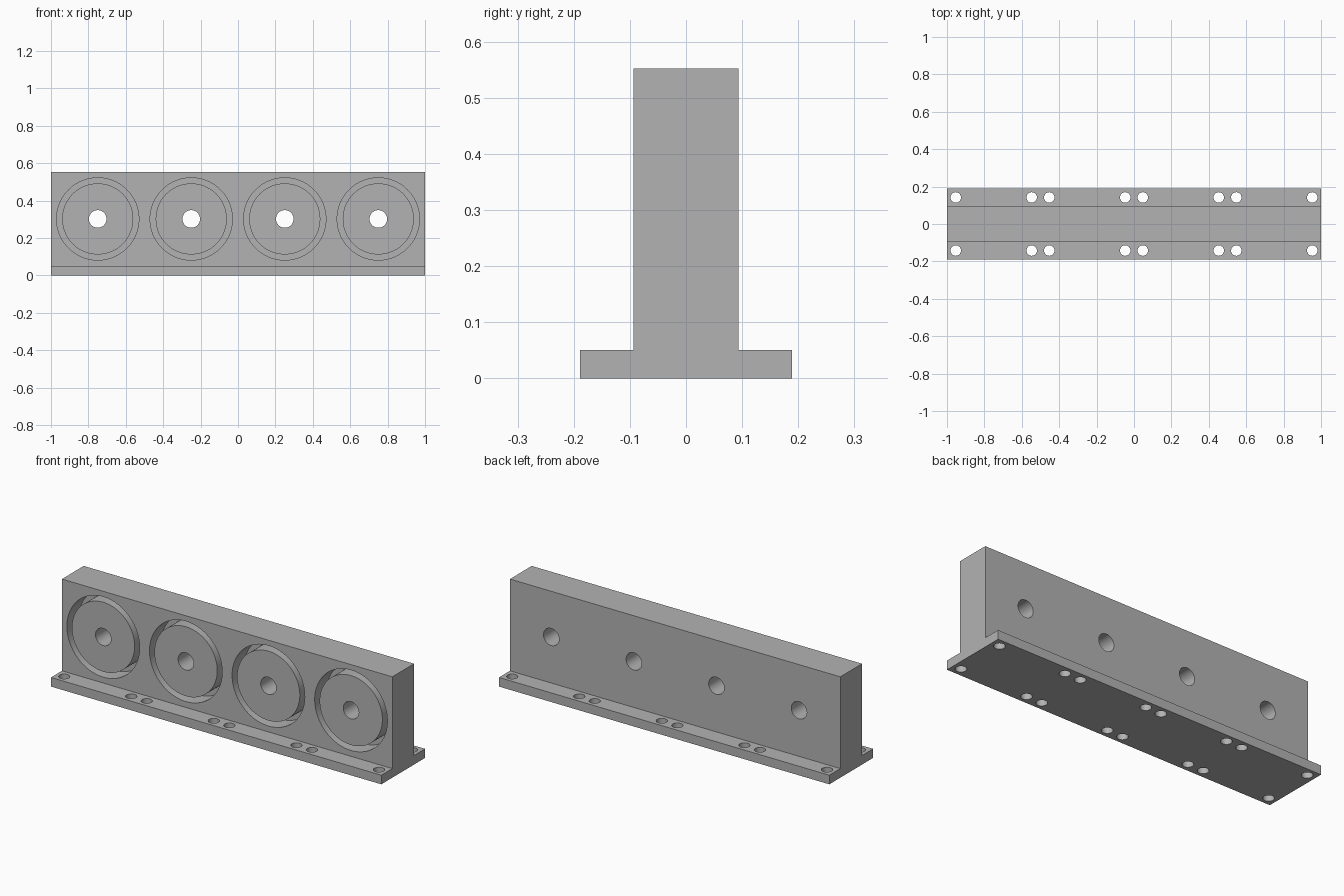
import bpy, bmesh, math
from mathutils import Matrix

if "Cube" in bpy.data.objects:
    bpy.data.objects.remove(bpy.data.objects["Cube"])

grey = bpy.data.materials.new("light_grey")
grey.diffuse_color = (0.45, 0.45, 0.45, 1)
grey.use_nodes = True
grey.node_tree.nodes["Principled BSDF"].inputs["Base Color"].default_value = grey.diffuse_color

LENGTH, HEIGHT = 2.0, 0.552
FLANGE_Y, FLANGE_Z, WEB_Y = 0.189, 0.05, 0.094
BORE_Z, GROOVE_DEPTH = 0.302, 0.1
R_OUT, R_IN, R_BORE, R_BOLT = 0.22, 0.19, 0.047, 0.028
BAYS = (-0.75, -0.25, 0.25, 0.75)


def finish(name, bm):
    bmesh.ops.recalc_face_normals(bm, faces=bm.faces)
    mesh = bpy.data.meshes.new(name)
    bm.to_mesh(mesh)
    bm.free()
    mesh.materials.append(grey)
    ob = bpy.data.objects.new(name, mesh)
    bpy.context.collection.objects.link(ob)
    return ob


def add_cylinder(bm, matrix, radius, depth, segments):
    bmesh.ops.create_cone(bm, cap_ends=True, segments=segments, radius1=radius,
                          radius2=radius, depth=depth, matrix=matrix)


def add_ring(bm, cx, cz, r_in, r_out, y0, y1, n=96):
    # closed annular solid with its axis along y
    section = [(r_in, y0), (r_out, y0), (r_out, y1), (r_in, y1)]
    loops = []
    for i in range(n):
        a = 2 * math.pi * i / n
        loops.append([bm.verts.new((cx + r * math.cos(a), y, cz + r * math.sin(a)))
                      for r, y in section])
    for i in range(n):
        p, q = loops[i], loops[(i + 1) % n]
        for k in range(4):
            m = (k + 1) % 4
            bm.faces.new((p[k], p[m], q[m], q[k]))


# Inverted T profile extruded along x
half = [(FLANGE_Y, 0), (FLANGE_Y, FLANGE_Z), (WEB_Y, FLANGE_Z), (WEB_Y, HEIGHT)]
profile = half + [(-y, z) for y, z in reversed(half)]
bm = bmesh.new()
face = bm.faces.new([bm.verts.new((-LENGTH / 2, y, z)) for y, z in profile])
ext = bmesh.ops.extrude_face_region(bm, geom=[face])
bmesh.ops.translate(bm, vec=(LENGTH, 0, 0),
                    verts=[v for v in ext["geom"] if isinstance(v, bmesh.types.BMVert)])
bracket = finish("mounting_bracket", bm)

# Cutters: ring grooves on the front, bores through the web, bolt holes in the flanges
grooves, holes = bmesh.new(), bmesh.new()
turn = Matrix.Rotation(math.pi / 2, 4, 'X')
for x in BAYS:
    add_ring(grooves, x, BORE_Z, R_IN, R_OUT, -WEB_Y - 0.02, -WEB_Y + GROOVE_DEPTH)
    add_cylinder(holes, Matrix.Translation((x, 0, BORE_Z)) @ turn, R_BORE, 0.3, 48)
    for dx in (-0.203, 0.203):
        for y in (-0.142, 0.142):
            add_cylinder(holes, Matrix.Translation((x + dx, y, FLANGE_Z / 2)),
                         R_BOLT, 0.09, 32)

bpy.context.view_layer.objects.active = bracket
bracket.select_set(True)
for name, cutter_bm in (("groove_cutter", grooves), ("hole_cutter", holes)):
    cutter = finish(name, cutter_bm)
    cutter.hide_render = True
    mod = bracket.modifiers.new(name, 'BOOLEAN')
    mod.operation, mod.solver, mod.object = 'DIFFERENCE', 'EXACT', cutter
    bpy.ops.object.modifier_apply(modifier=mod.name)
    bpy.data.objects.remove(cutter)

bpy.ops.object.shade_smooth_by_angle(angle=math.radians(30))
